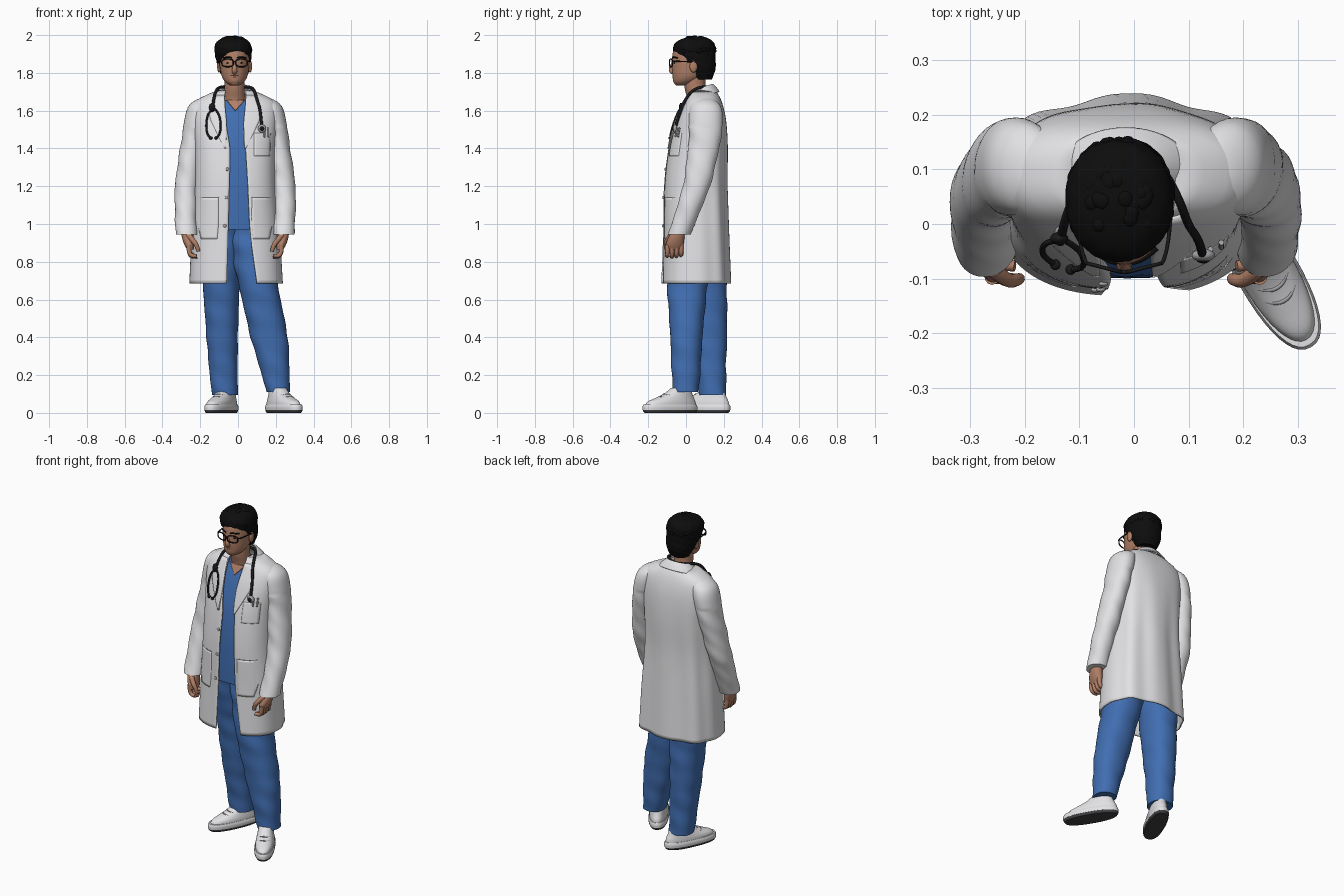
import bpy, bmesh, random
from math import sin, cos, asin, pi, radians, copysign
from mathutils import Matrix, Vector

if "Cube" in bpy.data.objects:
    bpy.data.objects.remove(bpy.data.objects["Cube"])

MID = -0.015   # the body's mirror plane
random.seed(4)


def material(name, *rgb):
    m = bpy.data.materials.new(name)
    m.use_nodes = True
    m.diffuse_color = (*rgb, 1)
    m.node_tree.nodes["Principled BSDF"].inputs["Base Color"].default_value = (*rgb, 1)
    return m


white = material("white cloth", .76, .76, .78)
blue = material("blue scrubs", .052, .155, .44)
skin = material("skin", .44, .215, .135)
lip = material("lip", .34, .15, .10)
black = material("black hair", .004, .004, .004)
rubber = material("black rubber", .010, .010, .012)
metal = material("grey metal", .38, .38, .40)
sole_grey = material("sole grey", .05, .05, .055)


def finish(ob, mat):
    ob.data.materials.clear()
    ob.data.materials.append(mat)
    bpy.ops.object.select_all(action='DESELECT')
    ob.select_set(True)
    bpy.context.view_layer.objects.active = ob
    if ob.type == 'CURVE':
        bpy.ops.object.convert(target='MESH')
        ob = bpy.context.object
    bpy.ops.object.shade_smooth_by_angle(angle=radians(45))
    return ob


def mesh_object(name, bm, mat, thick=0):
    bmesh.ops.recalc_face_normals(bm, faces=bm.faces)
    me = bpy.data.meshes.new(name)
    bm.to_mesh(me)
    bm.free()
    ob = bpy.data.objects.new(name, me)
    bpy.context.collection.objects.link(ob)
    if thick:
        mod = ob.modifiers.new("thickness", 'SOLIDIFY')
        mod.thickness, mod.offset = thick, 0
    return finish(ob, mat)


def at(rows, z):
    """Smoothly interpolated row of a table sorted by its first column."""
    i = max(k for k in range(len(rows) - 1) if k == 0 or rows[k][0] <= z)
    a, b = rows[i], rows[i + 1]
    p, q = rows[max(i - 1, 0)], rows[min(i + 2, len(rows) - 1)]
    h = b[0] - a[0]
    t = min(max((z - a[0]) / h, 0), 1)
    out = [z]
    for c in range(1, len(a)):
        m = (b[c] - p[c]) / (b[0] - p[0]) * h
        n = (q[c] - a[c]) / (q[0] - a[0]) * h
        out.append(a[c] + t * (m + t * (3 * (b[c] - a[c]) - 2 * m - n + t * (m + n - 2 * (b[c] - a[c])))))
    return out


def power(v, e):
    return copysign(min(abs(v), 1) ** e, v)


def grid(bm, rings, closed):
    n = len(rings[0])
    for a, b in zip(rings, rings[1:]):
        for k in range(n if closed else n - 1):
            j = (k + 1) % n
            bm.faces.new((a[k], a[j], b[j], b[k]))


def loft(name, rows, mat, e=1, n=32, steps=24, fold=None, gap=False, place=None, thick=0):
    """Stack of rounded rings; rows are z, centre x, centre y, radius x, radius y."""
    bm = bmesh.new()
    rings = []
    for s in range(steps + 1):
        r = at(rows, rows[0][0] + (rows[-1][0] - rows[0][0]) * s / steps)
        z, cx, cy, rx, ry = r[:5]
        start, end = 0, 2 * pi
        if gap:   # open front between two x positions
            start = asin(power((r[6] - cx) / rx, 1 / e))
            end += asin(power((r[5] - cx) / rx, 1 / e))
        ring = []
        for k in range(n + 1 if gap else n):
            t = start + (end - start) * k / n
            f = 1 + (fold(t, z) if fold else 0)
            p = Vector((cx + rx * f * power(sin(t), e), cy - ry * f * power(cos(t), e), z))
            ring.append(bm.verts.new(place @ p if place else p))
        rings.append(ring)
    grid(bm, rings, not gap)
    if not gap:
        bm.faces.new(rings[0])
        bm.faces.new(rings[-1])
    return mesh_object(name, bm, mat, thick)


def flip(points, side):
    return [(2 * MID - p[0], *p[1:]) if side < 0 else p for p in points]


def flip_rows(rows, side):
    return [(r[0], 2 * MID - r[1], *r[2:]) if side < 0 else r for r in rows]


def tube(name, points, radius, mat, tip=1, cyclic=False):
    cu = bpy.data.curves.new(name, 'CURVE')
    cu.dimensions = '3D'
    cu.bevel_depth, cu.bevel_resolution, cu.use_fill_caps = radius, 3, True
    sp = cu.splines.new('NURBS')
    sp.points.add(len(points) - 1)
    for i, (sp_pt, p) in enumerate(zip(sp.points, points)):
        sp_pt.co = (*p, 1)
        sp_pt.radius = 1 + (tip - 1) * i / (len(points) - 1)
    sp.order_u, sp.use_endpoint_u, sp.use_cyclic_u, sp.resolution_u = 3, not cyclic, cyclic, 6
    ob = bpy.data.objects.new(name, cu)
    bpy.context.collection.objects.link(ob)
    return finish(ob, mat)


def balls(name, centres, size, mat):
    bm = bmesh.new()
    for c in centres:
        m = Matrix.Translation(c) @ Matrix.Diagonal((*size, 1))
        bmesh.ops.create_uvsphere(bm, u_segments=14, v_segments=9, radius=1, matrix=m)
    return mesh_object(name, bm, mat)


# Coat body: an open shell; the last two columns are the edges of the opening
E = .8
coat = [(.685, -.01, .05, .242, .178, -.06, .10), (.95, -.012, .05, .228, .168, -.052, .065),
        (1.2, MID, .049, .21, .162, -.046, .052), (1.4, MID, .063, .21, .152, -.043, .04),
        (1.5, MID, .074, .218, .138, -.058, .035), (1.58, MID, .083, .222, .12, -.066, .04),
        (1.645, MID, .09, .21, .096, -.07, .042), (1.68, MID, .09, .15, .08, -.07, .042),
        (1.705, MID, .088, .09, .064, -.065, .04)]
loft("coat_body", coat, white, E, 100, 50, gap=True, thick=.008,
     fold=lambda t, z: .035 * sin(8 * t + 1 + z) * min(1, max(0, 1.62 - z) * 2) * max(0, .2 - cos(t)))
shirt = [(z, cx, cy, rx - .018, ry - .018) for z, cx, cy, rx, ry, *_ in
         (at(coat, z) for z in (.97, 1.1, 1.25, 1.4, 1.5, 1.58, 1.63, 1.655))]
loft("scrub_shirt", shirt, blue, E, 48)


def front(rows, x, z):
    _, cx, cy, rx, ry = at(rows, z)[:5]
    return cy - ry * (1 - min(abs((x - cx) / rx), 1) ** (2 / E)) ** (E / 2)


def panel(name, rows, mat, base=coat, side=1, lift=.007, thick=.007):
    """Thin plate lying on the front; rows are z, inner x, outer x."""
    bm = bmesh.new()
    rings = []
    for s in range(17):
        z, a, b = at(rows, rows[0][0] + (rows[-1][0] - rows[0][0]) * s / 16)
        xs = flip([(a + (b - a) * k / 8,) for k in range(9)], side)
        rings.append([bm.verts.new((x, front(base, x, z) - lift, z)) for x, in xs])
    grid(bm, rings, False)
    return mesh_object(name, bm, mat, thick)


panel("chest_skin", [(1.60, MID, MID + .002), (1.655, -.06, .035)], skin, shirt, lift=.003)

# Collar leans so that it stands higher at the back of the neck
lean = Matrix.Identity(4)
lean[2][1], lean[2][3] = .35, -.031
loft("coat_collar", [(1.67, MID, .088, .125, .086, -.085, .055), (1.70, MID, .086, .096, .07, -.072, .042),
                     (1.722, MID, .082, .074, .058, -.062, .032)], white, 1, 48, 10, gap=True, place=lean, thick=.008)

for side, word in ((1, "left"), (-1, "right")):
    panel(word + "_lapel", [(1.40, .034, .042), (1.53, .03, .105), (1.56, .032, .118), (1.62, .038, .115),
                            (1.68, .042, .085)], white, side=side)
    panel(word + "_lower_pocket", [(.92, .08, .165), (1.0, .073, .18), (1.14, .073, .18)], white, side=side,
          lift=.003, thick=.004)
    panel(word + "_pocket_edge", [(1.14, .071, .182), (1.144, .071, .182)], metal, side=side, lift=.004, thick=.004)
    # Sleeve, sloping in to the shoulder seam
    arm = [(.945, .242, -.035, .057, .06), (1.05, .246, .003, .058, .064), (1.2, .242, .055, .062, .072),
           (1.45, .207, .1, .062, .085), (1.56, .186, .105, .066, .09), (1.62, .17, .103, .064, .082),
           (1.65, .15, .1, .055, .062), (1.668, .135, .098, .03, .035)]
    loft(word + "_sleeve", flip_rows(arm, side), white, .95, 36, 70,
         fold=lambda t, z: .04 * sin(2 * t + z * 42) * sin(z * 9 + t) * (z < 1.52))
    # Hand: palm, four curled fingers and a thumb
    palm = [(.865, .222, -.062, .018, .043), (.89, .228, -.06, .026, .047), (.93, .236, -.05, .031, .042),
            (.97, .24, -.036, .03, .033)]
    loft(word + "_palm", flip_rows(palm, side), skin, n=20, steps=12)
    for i in range(4):
        y, low = -.098 + i * .024, .822 + .005 * abs(i - 1)
        tube(f"{word}_finger_{i + 1}", flip([(.23, y, .89), (.232, y, .855), (.215, y, low),
                                             (.188, y - .003, low + .006)], side), .0135, skin, .75)
    tube(word + "_thumb", flip([(.232, -.08, .94), (.205, -.104, .91), (.186, -.104, .882),
                                (.18, -.1, .855)], side), .015, skin, .7)

panel("breast_pocket", [(1.36, .085, .168), (1.48, .085, .172)], white, lift=.004, thick=.005)
for i in range(2):
    x = .14 + i * .02
    tube(f"pocket_pen_{i + 1}", [(x, front(coat, x, z) - .012, z) for z in (1.46, 1.51)], .005, metal)
balls("coat_buttons", [(x, front(coat, x, z) - .006, z) for x, z in ((-.056, 1.29), (-.061, 1.14), (-.07, .99))],
      (.009, .005, .009), metal)

# Trousers
legs = {"left": [(.11, .213, -.002, .062, .068), (.25, .192, 0, .08, .078), (.4, .165, .002, .098, .085),
                 (.69, .105, .008, .104, .108), (.8, .085, .025, .112, .115), (1.0, .055, .05, .115, .125)],
        "right": [(.095, -.07, .142, .069, .071), (.25, -.078, .132, .076, .08), (.4, -.084, .122, .083, .095),
                  (.69, -.088, .1, .098, .115), (.8, -.085, .085, .105, .12), (1.0, -.08, .06, .115, .13)]}
for word, rows in legs.items():
    loft(word + "_trouser_leg", rows, blue, .9, 40, 80,
         fold=lambda t, z: .04 * sin(2 * t + z * 42) * sin(t - z * 8) * (.5 + abs(z - .5)))

# Shoes, modelled pointing forward and then turned outwards
for word, x, y, turn in (("left", .243, -.085, 30), ("right", -.088, .085, -25)):
    place = Matrix.Translation((x, y, 0)) @ Matrix.Rotation(radians(turn), 4, 'Z')
    loft(word + "_shoe_sole", [(0, 0, 0, .05, .152), (.01, 0, 0, .055, .16), (.017, 0, 0, .055, .16)],
         sole_grey, .85, 40, 4, place=place)
    loft(word + "_shoe_midsole", [(.015, 0, 0, .056, .162), (.032, 0, 0, .057, .162), (.045, 0, 0, .053, .157)],
         white, .85, 40, 6, place=place)
    loft(word + "_shoe_upper", [(.04, 0, .003, .052, .153), (.06, 0, .01, .051, .142), (.08, 0, .03, .047, .112),
                                (.1, 0, .049, .043, .084), (.132, 0, .065, .038, .053)], white, .92, 40, 20, place=place)
    for i in range(4):
        ly, lz = -.068 + i * .027, .086 + i * .012
        lace = [(-.03, ly + .02, lz - .006), (0, ly - .012, lz + .006), (.03, ly + .02, lz - .006)]
        tube(f"{word}_shoe_lace_{i + 1}", [place @ Vector(p) for p in lace], .004, metal)

# Neck, head and hair
HX = -.018
loft("neck", [(1.58, HX, .08, .07, .065), (1.66, HX, .065, .058, .058), (1.72, HX, .048, .053, .055),
              (1.8, HX, .048, .055, .058)], skin)
loft("head", [(1.733, HX, -.022, .022, .028), (1.75, HX, -.006, .048, .06), (1.78, HX, .012, .067, .083),
              (1.82, HX, .025, .075, .099), (1.87, HX, .031, .079, .105), (1.92, HX, .034, .075, .1),
              (1.96, HX, .042, .055, .08), (1.98, HX, .045, .03, .04)], skin, 1, 36, 30)
loft("hair", [(1.765, HX, .09, .057, .047), (1.82, -.02, .075, .083, .081), (1.87, -.023, .057, .093, .099),
              (1.905, -.026, .046, .097, .11), (1.945, -.027, .044, .096, .109), (1.975, -.026, .05, .074, .084),
              (1.993, -.024, .055, .03, .035)], black, .95, 72, 48,
     fold=lambda t, z: .016 * sin(9 * t + 50 * z) * sin(5 * t - 120 * z))
curls = []
for i in range(110):
    a, up = random.uniform(0, 2 * pi), random.uniform(.12, 1)
    flat = (1 - up * up) ** .4
    curls.append((-.026 + .088 * flat * sin(a), .046 + .1 * flat * cos(a), 1.905 + .08 * up))
balls("hair_curls", curls, (.016, .018, .014), black)
tube("nose", [(HX, -.06, 1.862), (HX, -.072, 1.84), (HX, -.083, 1.812), (HX, -.068, 1.805)], .01, skin, 1.5)
tube("upper_lip", [(HX - .03, -.058, 1.786), (HX, -.079, 1.788), (HX + .03, -.058, 1.786)], .004, lip)
tube("lower_lip", [(HX - .026, -.058, 1.781), (HX, -.077, 1.777), (HX + .026, -.058, 1.781)], .004, lip)
balls("chin", [(HX, -.046, 1.752)], (.026, .018, .018), skin)

# Ears, eyes, brows and glasses
for s, word in ((1, "left"), (-1, "right")):
    balls(word + "_ear", [(HX + s * .082, .04, 1.835)], (.011, .021, .033), skin)
    balls(word + "_eye", [(HX + s * .033, -.061, 1.853)], (.011, .005, .004), black)
    tube(word + "_eyebrow", [(HX + s * .014, -.071, 1.88), (HX + s * .035, -.069, 1.886),
                             (HX + s * .06, -.045, 1.879)], .004, black)
    rim = [(HX + s * (.037 + .031 * cos(a)), -.08 + .008 * cos(a), 1.853 + .021 * power(sin(a), .6))
           for a in (2 * pi * k / 20 for k in range(20))]
    tube(word + "_glasses_rim", rim, .0035, rubber, cyclic=True)
    tube(word + "_glasses_arm", [(HX + s * .068, -.073, 1.862), (HX + s * .083, -.055, 1.862),
                                 (HX + s * .087, .05, 1.858)], .0035, rubber)
tube("glasses_bridge", [(HX - .008, -.086, 1.858), (HX, -.09, 1.862), (HX + .008, -.086, 1.858)], .0035, rubber)


# Stethoscope hung round the neck, tucked under the back of the collar
def on_coat(x, z):
    return (x, front(coat, x, z) - .016, z)


tube("stethoscope_tube", [on_coat(.125, 1.52), on_coat(.12, 1.6), on_coat(.1, 1.66), (.085, .04, 1.715),
                          (.055, .1, 1.728), (MID, .125, 1.72), (-.085, .1, 1.728), (-.115, .04, 1.715),
                          on_coat(-.13, 1.66), on_coat(-.135, 1.6)], .008, rubber)
balls("stethoscope_yoke", [on_coat(-.137, 1.615)], (.017, .012, .026), rubber)
for s, word in ((1, "left"), (-1, "right")):
    arm = [on_coat(-.13 + s * dx, z) for dx, z in ((.005, 1.61), (.028, 1.59), (.04, 1.53), (.034, 1.47), (.014, 1.455))]
    tube(word + "_ear_tube", arm, .0055, rubber)
    balls(word + "_earpiece", [arm[-1]], (.01, .01, .008), rubber)
balls("stethoscope_disc", [on_coat(.127, 1.505)], (.022, .012, .022), metal)
balls("stethoscope_disc_centre", [Vector(on_coat(.127, 1.505)) - Vector((0, .006, 0))], (.014, .009, .014), rubber)
